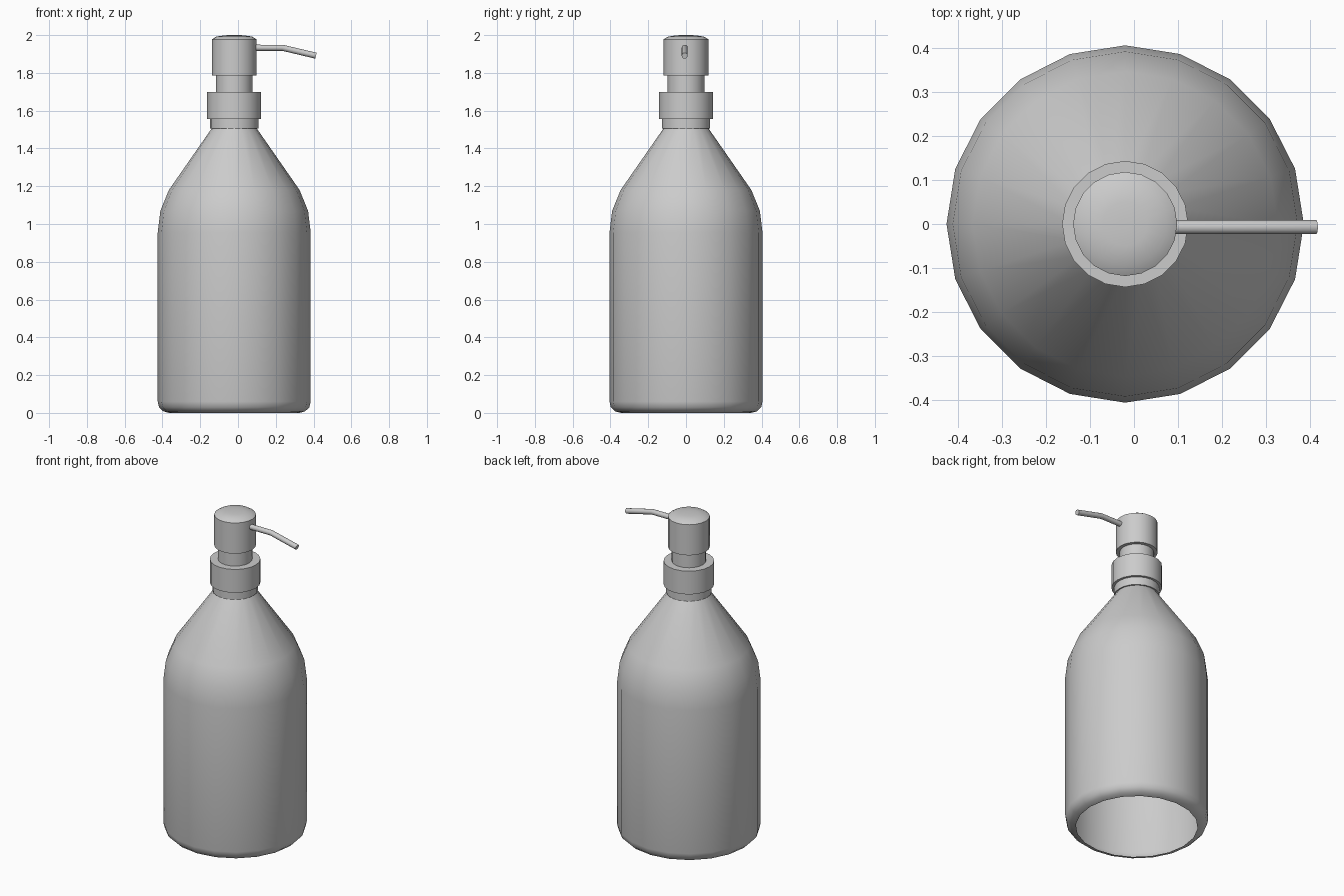
import bpy, bmesh, math
from mathutils import Vector

if "Cube" in bpy.data.objects:
    bpy.data.objects.remove(bpy.data.objects["Cube"])

CX = -0.02    # axis of the bottle
SIDES = 20


def finish(name, bm, angle):
    bmesh.ops.recalc_face_normals(bm, faces=bm.faces)
    mesh = bpy.data.meshes.new(name)
    bm.to_mesh(mesh)
    bm.free()
    ob = bpy.data.objects.new(name, mesh)
    bpy.context.collection.objects.link(ob)
    bpy.ops.object.select_all(action='DESELECT')
    ob.select_set(True)
    bpy.context.view_layer.objects.active = ob
    bpy.ops.object.shade_smooth_by_angle(angle=math.radians(angle))
    return ob


def bridge(bm, rings):
    for a, b in zip(rings, rings[1:]):
        n = len(a)
        for i in range(n):
            j = (i + 1) % n
            bm.faces.new((a[i], a[j], b[j], b[i]))


def lathe(name, profile, cap_top=False, angle=40):
    bm = bmesh.new()
    rings = []
    for r, z in profile:
        rings.append([bm.verts.new((CX + r * math.cos(t), r * math.sin(t), z))
                      for t in (2 * math.pi * i / SIDES for i in range(SIDES))])
    bridge(bm, rings)
    if cap_top:
        bm.faces.new(rings[-1])
    return finish(name, bm, angle)


# Bottle shell, open underneath
lathe("bottle", [(0.345, 0.0), (0.375, 0.008), (0.398, 0.03), (0.405, 0.06),
                 (0.405, 0.955), (0.391, 1.07), (0.346, 1.18), (0.12, 1.505)])

# Neck ring and screw collar
lathe("neck_ring", [(0.115, 1.505), (0.128, 1.505), (0.128, 1.557)])
lathe("collar", [(0.125, 1.555), (0.143, 1.555), (0.143, 1.70), (0.095, 1.70)])

# Pump stem and domed head
lathe("pump_stem", [(0.097, 1.695), (0.097, 1.79)])
lathe("pump_head", [(0.095, 1.787), (0.118, 1.787), (0.118, 1.978),
                    (0.095, 1.992), (0.05, 1.999), (0.012, 2.0)], cap_top=True, angle=35)

# Bent spout
path = [(0.08, 1.933, 0), (0.235, 1.933, -7), (0.413, 1.891, -14)]
bm = bmesh.new()
rings = []
for x, z, deg in path:
    a = math.radians(deg)
    up = Vector((-math.sin(a), 0, math.cos(a)))
    side = Vector((0, 1, 0))
    c = Vector((x, -0.007, z))
    rings.append([bm.verts.new(c + 0.016 * (math.cos(t) * side + math.sin(t) * up))
                  for t in (2 * math.pi * i / 12 for i in range(12))])
bridge(bm, rings)
bm.faces.new(rings[-1])
finish("spout", bm, 40)
